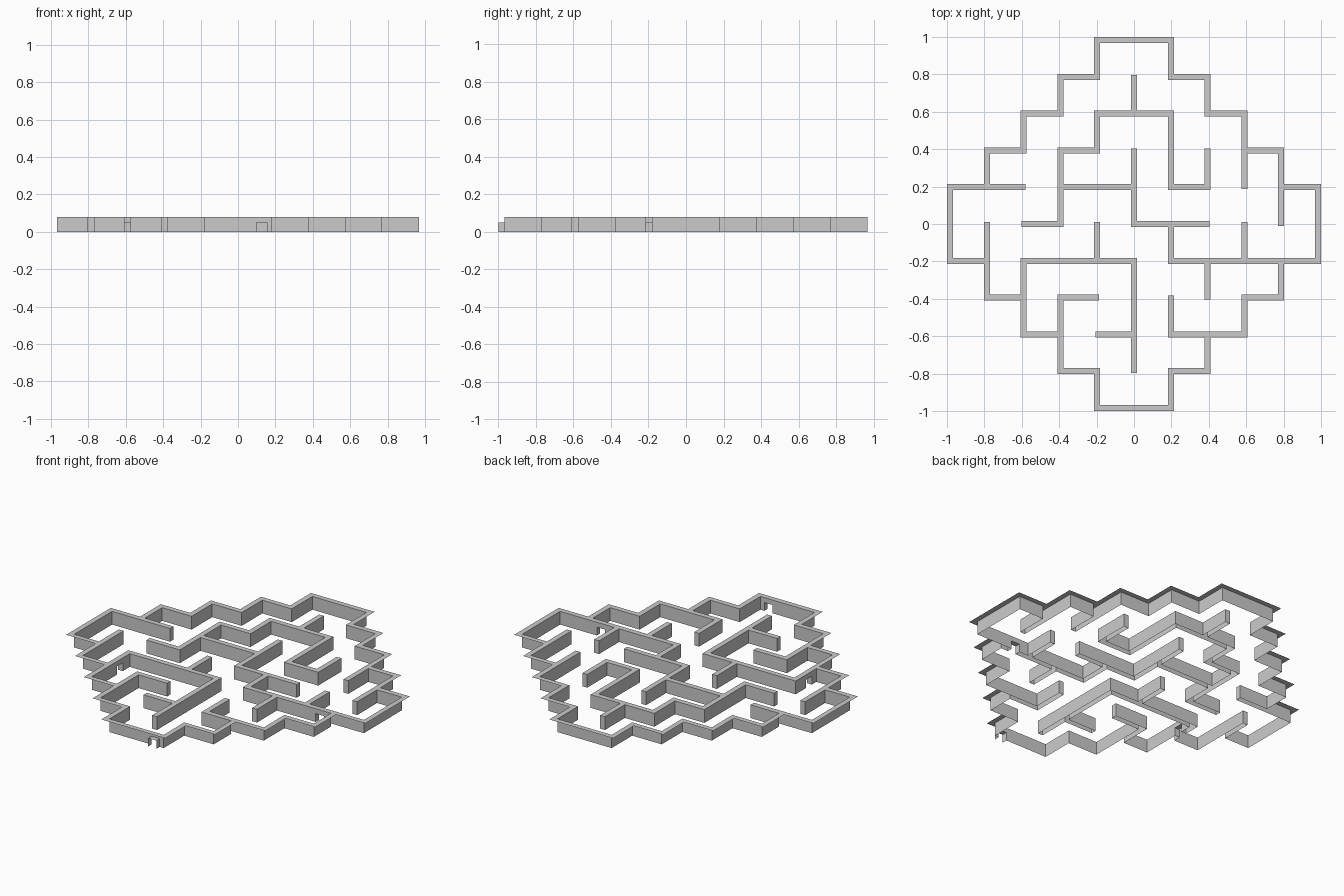
import bpy, bmesh

if "Cube" in bpy.data.objects:
    bpy.data.objects.remove(bpy.data.objects["Cube"])

T = 0.032                 # wall thickness
P = (1 - T / 2) / 5       # grid pitch
H, DOOR_H = 0.08, 0.05
E = 0.01                  # how far free ends run past a grid point

# Stepped diamond outline, in grid units, mirrored into four quadrants
quarter = []
for k in range(5):
    quarter += [((k, 5 - k), (k + 1, 5 - k)), ((k + 1, 5 - k), (k + 1, 4 - k))]
outline = [tuple((sx * x, sy * y) for x, y in seg)
           for seg in quarter for sx in (1, -1) for sy in (1, -1)]

# Inner walls as polylines, in grid units
inner = [
    [(0, 4), (0, 3)],
    [(2, 2), (2, 1), (1, 1), (1, 3), (-1, 3), (-1, 2), (-2, 2), (-2, 0), (-3, 0)],
    [(-2, 1), (0, 1)],
    [(0, 2), (0, 0), (2, 0)],
    [(1, 0), (1, -1), (4, -1)],
    [(3, -1), (3, 0)],
    [(2, -1), (2, -2)],
    [(3, 2), (3, 1)],
    [(4, 1), (4, 0)],
    [(-4, 1), (-3, 1)],
    [(-4, -1), (-4, 0)],
    [(-3, -2), (-3, -1), (0, -1), (0, -4)],
    [(-1, -1), (-1, 0)],
    [(-1, -3), (0, -3)],
    [(-2, -3), (-2, -2), (-1, -2)],
    [(2, -3), (1, -3), (1, -2)],
]
segments = outline + [s for line in inner for s in zip(line, line[1:])]
points = [p for s in segments for p in s]


def box(seg):
    """Plan rectangle of one wall; free ends are a little shorter than joints."""
    (ax, ay), (bx, by) = sorted(seg)
    ea, eb = (E if points.count(p) == 1 and not any(passes(s, p) for s in segments)
              else T / 2 for p in ((ax, ay), (bx, by)))
    h = T / 2
    if ay == by:
        return ax * P - ea, ay * P - h, bx * P + eb, by * P + h
    return ax * P - h, ay * P - ea, bx * P + h, by * P + eb


def passes(seg, p):
    (ax, ay), (bx, by) = sorted(seg)
    return p not in seg and ax <= p[0] <= bx and ay <= p[1] <= by


boxes = [box(s) for s in segments]

# Small doorways: plan rectangles through three walls
D = 0.0275
doors = [
    (0.127 - D, -5 * P - T / 2, 0.127 + D, -5 * P + T / 2),
    (0.695 - D, -P - T / 2, 0.695 + D, -P + T / 2),
    (-3 * P - T / 2, -0.307 - D, -3 * P + T / 2, -0.307 + D),
]


def cuts(axis):
    vals = {round(b[i], 5) for b in boxes + doors for i in (axis, axis + 2)}
    return [-1.1] + sorted(vals) + [1.1]


xs, ys = cuts(0), cuts(1)


def centre(i, j):
    return (xs[i] + xs[i + 1]) / 2, (ys[j] + ys[j + 1]) / 2


def covered(i, j, rects):
    x, y = centre(i, j)
    return any(r[0] < x < r[2] and r[1] < y < r[3] for r in rects)


def inside(i, j):
    x, y = centre(i, j)
    return int(abs(x) / P) + int(abs(y) / P) <= 4


NX, NY = len(xs) - 1, len(ys) - 1
wall = {(i, j) for i in range(NX) for j in range(NY) if covered(i, j, boxes)}
door = {c for c in wall if covered(*c, doors)}

walls_bm, doors_bm = bmesh.new(), bmesh.new()


def quad(bm, pts):
    bm.faces.new([bm.verts.new(p) for p in pts])


def upright(bm, a, b, z0, z1):
    quad(bm, [(*a, z0), (*b, z0), (*b, z1), (*a, z1)])


for i, j in wall:
    x0, x1, y0, y1 = xs[i], xs[i + 1], ys[j], ys[j + 1]
    # wall top
    quad(walls_bm, [(x0, y0, H), (x1, y0, H), (x1, y1, H), (x0, y1, H)])
    is_door = (i, j) in door
    if is_door:   # doorway ceiling
        z = DOOR_H
        quad(doors_bm, [(x0, y0, z), (x0, y1, z), (x1, y1, z), (x1, y0, z)])
    sides = [((0, -1), (x0, y0), (x1, y0)), ((1, 0), (x1, y0), (x1, y1)),
             ((0, 1), (x1, y1), (x0, y1)), ((-1, 0), (x0, y1), (x0, y0))]
    for (dx, dy), a, b in sides:
        n = (i + dx, j + dy)
        if n not in wall:
            if inside(*n):   # the outer side of the outline stays open
                upright(walls_bm, a, b, DOOR_H if is_door else 0, H)
        elif is_door and n not in door:   # doorway jamb
            upright(doors_bm, b, a, 0, DOOR_H)


def finish(bm, name):
    bmesh.ops.remove_doubles(bm, verts=bm.verts, dist=1e-5)
    mesh = bpy.data.meshes.new(name)
    bm.to_mesh(mesh)
    bm.free()
    bpy.context.collection.objects.link(bpy.data.objects.new(name, mesh))


finish(walls_bm, "maze_walls")
finish(doors_bm, "doorway_linings")
